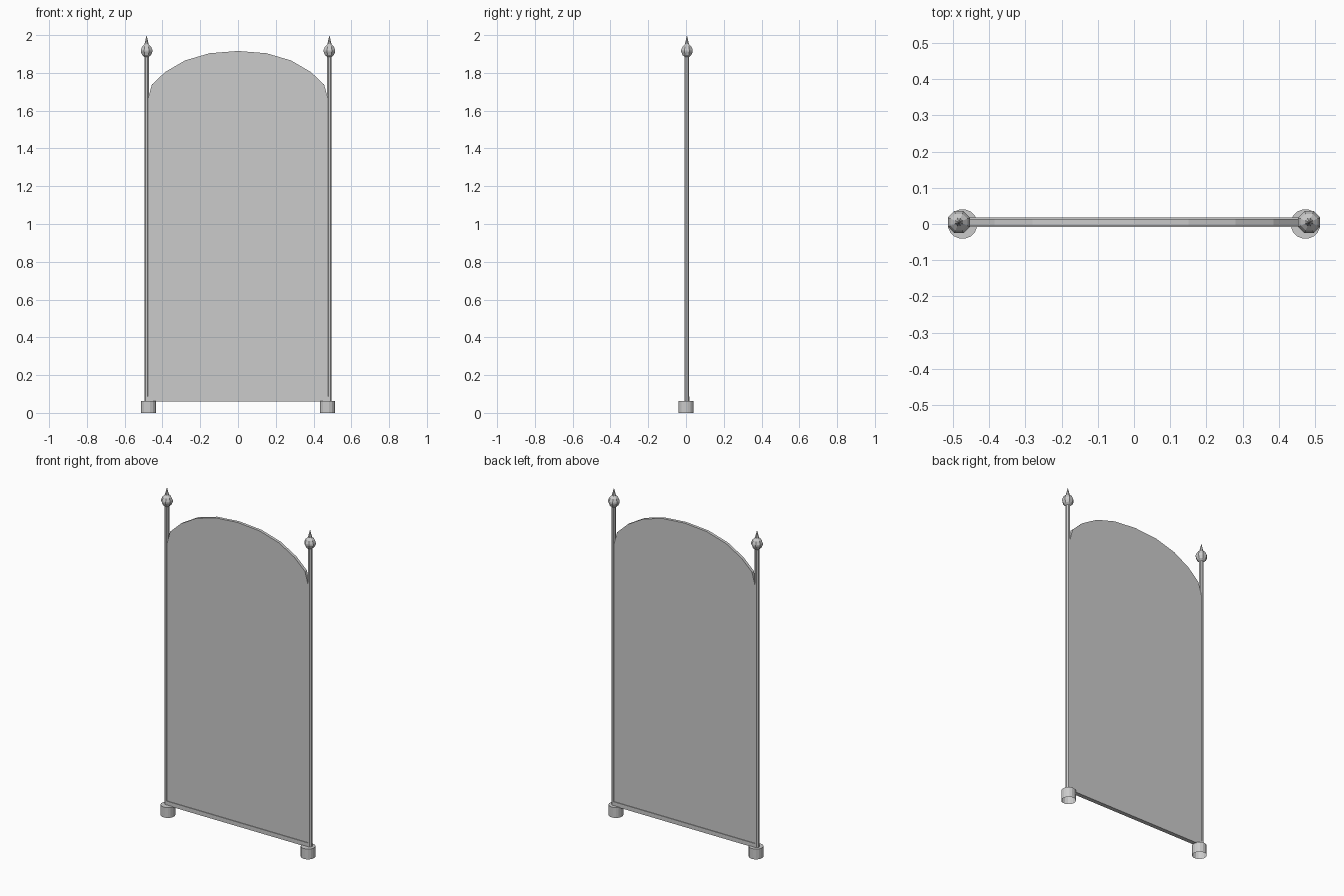
import bpy, bmesh
from math import cos, sin, pi

if "Cube" in bpy.data.objects:
    bpy.data.objects.remove(bpy.data.objects["Cube"])

Y = 0.005  # screen plane sits slightly behind the foot centres


def finish(name, bm, mirror=False):
    bmesh.ops.recalc_face_normals(bm, faces=bm.faces)
    mesh = bpy.data.meshes.new(name)
    bm.to_mesh(mesh)
    bm.free()
    ob = bpy.data.objects.new(name, mesh)
    bpy.context.collection.objects.link(ob)
    if mirror:
        ob.modifiers.new("Mirror", 'MIRROR').use_axis[0] = True
    return ob


def lathe(name, profile, x, y, sides, cap_top=False):
    """Spin a (radius, z) profile around a vertical axis, mirrored to the other side."""
    bm = bmesh.new()
    rings = []
    for r, z in profile:
        rings.append([bm.verts.new((x + r * cos(2 * pi * (i + .5) / sides),
                                    y + r * sin(2 * pi * (i + .5) / sides), z))
                      for i in range(sides)])
    for a, b in zip(rings, rings[1:]):
        for i in range(sides):
            j = (i + 1) % sides
            bm.faces.new((a[i], a[j], b[j], b[i]))
    if cap_top:
        bm.faces.new(rings[-1])
    bmesh.ops.remove_doubles(bm, verts=bm.verts, dist=1e-5)
    return finish(name, bm, mirror=True)


# Feet: short cups, open underneath
lathe("foot", [(0.041, 0), (0.041, 0.063)], 0.474, 0.0, 16, cap_top=True)

# Side posts
lathe("post", [(0.013, 0.06), (0.013, 1.895)], 0.484, Y, 8)

# Pointed finials
lathe("finial", [(0.012, 1.883), (0.026, 1.895), (0.033, 1.912), (0.033, 1.922),
                 (0.025, 1.94), (0.012, 1.952), (0.007, 1.972), (0, 2.0)],
      0.484, Y, 8)

# Arched panel
half = [(0.477, 0.075), (0.477, 1.66), (0.456, 1.738), (0.385, 1.805),
        (0.28, 1.866), (0.15, 1.904)]
outline = half + [(0, 1.916)] + [(-x, z) for x, z in reversed(half)]
bm = bmesh.new()
face = bm.faces.new([bm.verts.new((x, Y - 0.009, z)) for x, z in outline])
ext = bmesh.ops.extrude_face_region(bm, geom=[face])
bmesh.ops.translate(bm, vec=(0, 0.018, 0),
                    verts=[v for v in ext["geom"] if isinstance(v, bmesh.types.BMVert)])
finish("panel", bm)

# Bottom rail
bm = bmesh.new()
bmesh.ops.create_cube(bm, size=1)
for v in bm.verts:
    v.co = (v.co.x * 0.966, v.co.y * 0.026 + Y, v.co.z * 0.026 + 0.073)
finish("bottom_rail", bm)
